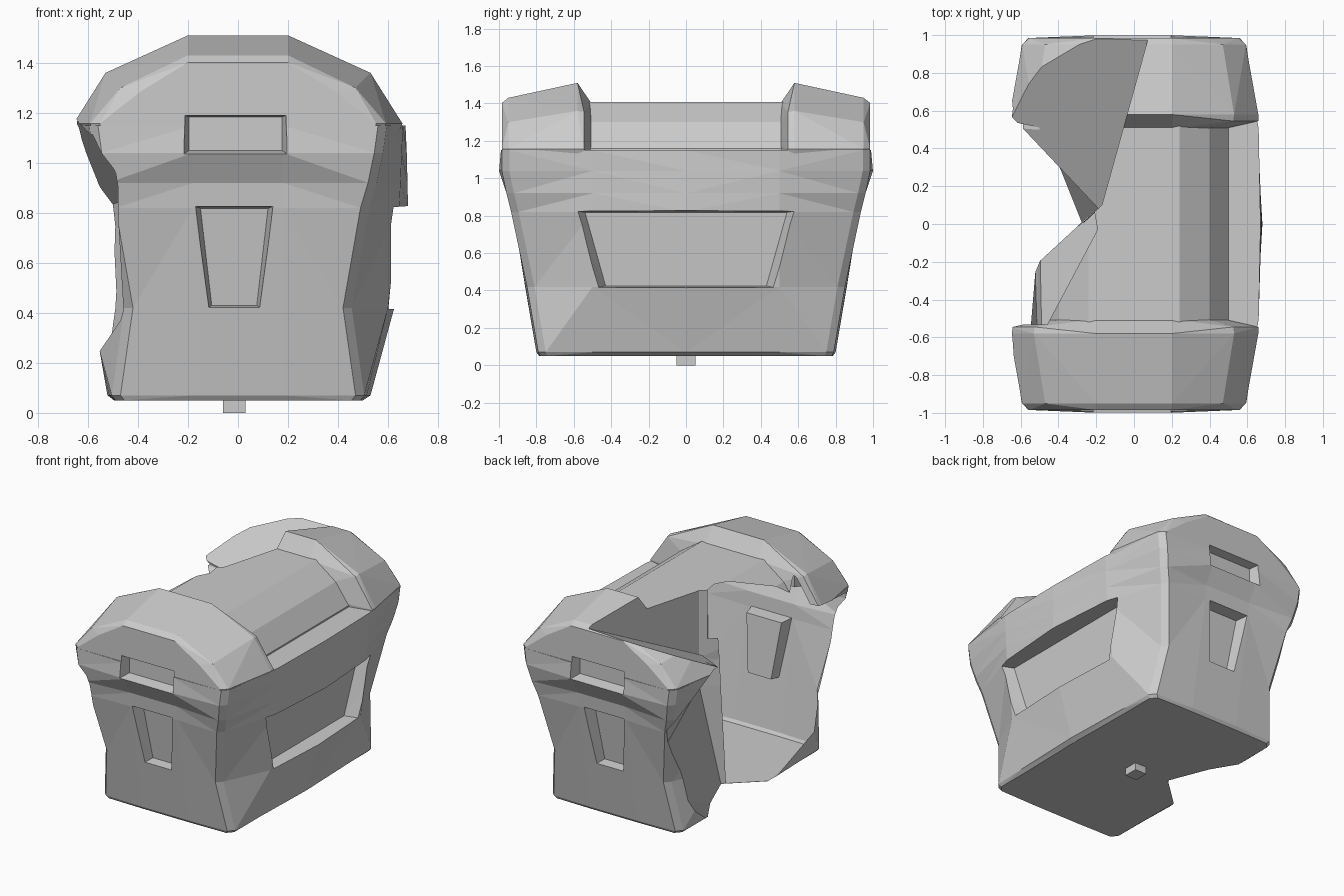
import bpy, bmesh

if "Cube" in bpy.data.objects:
    bpy.data.objects.remove(bpy.data.objects["Cube"])

def finish(name, bm):
    bmesh.ops.recalc_face_normals(bm, faces=bm.faces)
    me = bpy.data.meshes.new(name)
    bm.to_mesh(me)
    bm.free()
    ob = bpy.data.objects.new(name, me)
    bpy.context.collection.objects.link(ob)
    return ob

def hull(name, pts):
    bm = bmesh.new()
    for p in pts:
        bm.verts.new(p)
    res = bmesh.ops.convex_hull(bm, input=bm.verts)
    junk = {g for g in res["geom_interior"] + res["geom_unused"]
            if isinstance(g, bmesh.types.BMVert)}
    bmesh.ops.delete(bm, geom=list(junk), context='VERTS')
    return finish(name, bm)

def combine(target, tool, op):
    bpy.context.view_layer.objects.active = target
    mod = target.modifiers.new("bool", 'BOOLEAN')
    mod.operation, mod.solver, mod.object = op, 'EXACT', tool
    bpy.ops.object.modifier_apply(modifier=mod.name)
    bpy.data.objects.remove(tool)

# Body: lofted rings (z, x at middle, x at side, corner x, corner y, front y)
rings = [(.05, .50, .49, .455, .78, .785),
         (.07, .53, .515, .47, .79, .80),
         (.42, .625, .60, .42, .85, .86),
         (.82, .68, .645, .49, .935, .925),
         (.92, .678, .65, .52, .96, .935),
         (1.04, .675, .655, .545, .985, 1.0),
         (1.15, .67, .66, .56, .985, .99)]
bm = bmesh.new()
loops = []
for z, xm, xs, xc, yc, yf in rings:
    q = [(xm, 0), (xs, .5), (xc + .035, yc - .04), (xc, yc), (.18, yf)]
    ring = (q + [(-x, y) for x, y in q[::-1]]
            + [(-x, -y) for x, y in q[1:]] + [(x, -y) for x, y in q[:0:-1]])
    loops.append([bm.verts.new((x, y, z)) for x, y in ring])
for a, b in zip(loops, loops[1:]):
    for i in range(len(a)):
        j = (i + 1) % len(a)
        bm.faces.new((a[i], a[j], b[j], b[i]))
bm.faces.new(loops[0])
bm.faces.new(loops[-1])
bmesh.ops.remove_doubles(bm, verts=bm.verts, dist=.0001)
bmesh.ops.triangulate(bm, faces=bm.faces)
chest = finish("broken_chest", bm)

# Lid: arched middle section and two raised end caps
mid = [(.50, 1.1), (.50, 1.16), (.40, 1.30), (.24, 1.408)]
combine(chest, hull("lid_middle", [(sx * x, y, z) for x, z in mid
                                   for sx in (-1, 1) for y in (-.6, .6)]), 'UNION')
cap = [(.505, [(.48, 1.17), (.39, 1.30), (.2, 1.40)]),
       (.545, [(.658, 1.157), (.525, 1.355), (.2, 1.45)]),
       (.58, [(.658, 1.157), (.53, 1.36), (.2, 1.51)]),
       (.95, [(.592, 1.157), (.47, 1.30), (.2, 1.43)]),
       (.985, [(.553, 1.157), (.39, 1.285), (.2, 1.402)])]
for s in (-1, 1):
    pts = []
    for y, prof in cap:
        for x, z in prof + [(prof[0][0] - .02, 1.11)]:
            pts += [(x, s * y, z), (-x, s * y, z)]
    combine(chest, hull("lid_cap", pts), 'UNION')

# Recessed windows: (top half-width, bottom half-width, z low, z high)
def recess(wt, wb, z0, z1, outer, inner_low, inner_high, inset, place):
    pts = [(s * w, outer, z) for s in (-1, 1) for w, z in ((wt, z1), (wb, z0))]
    pts += [(s * (w - inset), d, z) for s in (-1, 1) for w, z, d in
            ((wt, z1 - .012, inner_high), (wb, z0 + .02, inner_low))]
    combine(chest, hull("recess", [place(*p) for p in pts]), 'DIFFERENCE')

for s in (-1, 1):
    recess(.215, .215, 1.03, 1.195, 1.03, .92, .92, .03,
           lambda u, d, z, s=s: (u - .01, s * d, z))
    recess(.165, .12, .41, .83, .97, .79, .84, .03,
           lambda u, d, z, s=s: (u - .015, s * d, z))
recess(.63, .52, .405, .83, .72, .52, .55, .09, lambda u, d, z: (d, u, z))

# Broken-away side: lower wedge, undercut below the lid, and lid gash
far = (-1.2, -.84)
waist = [(-.17, .10, .75), (-.8, 1.68, .75), (*far, .75)]
hull_low = [(-.3, -.01, -.1), (-1.2, 1.5, -.1), (*far, -.1),
            (-.28, 0, .3), (-1.2, 1.29, .3), (*far, .3)] + waist
combine(chest, hull("lower_break", hull_low), 'DIFFERENCE')
hull_mid = [(x, y, z - .01) for x, y, z in waist] + [
    (-.25, .02, .92), (-.17, .1, .94), (-1.11, 1.12, 1.41), (*far, 1.5)]
combine(chest, hull("undercut_break", hull_mid), 'DIFFERENCE')
hull_top = []
for x, y in ((-.17, .1), (.135, 1.2), (-1.2, 1.2), far):
    zc = 1.41 + .037 * (x - .07) + .507 * (y - .97)
    hull_top += [(x, y, zc), (x, y, 2)]
combine(chest, hull("lid_break", hull_top), 'DIFFERENCE')

# Broken lid edge, and the slanted fracture on the front part running in under the lid
edge = [(-.193, -.03), (-.29, -.09), (-.46, -.533), (-.93, -.531), (-.91, .13), (-.22, .12)]
combine(chest, hull("ledge_break", [(x, y, z) for x, y in edge
                                    for z in (1.07, 1.63)]), 'DIFFERENCE')
shear = [(-.30, -.01, .05), (-.56, -.25, .05), (-.465, -.83, .42), (-.50, -.92, .84),
         (-.475, -.94, .95), (-.51, -1.02, .96), (-.23, -.08, 1.25), (-.59, -.92, 1.10),
         (-.64, -1.1, 1.09), (-1, -1.1, 1.10), (-1, .07, 1.26), (-.27, .09, 1.24),
         (-1, .08, -.2), (-1, -1.1, .42), (-.54, -1.1, .5)]
combine(chest, hull("front_fracture", shear), 'DIFFERENCE')

# Small peg under the base
peg = hull("base_peg", [(x, y, z) for x in (-.06, .03) for y in (-.05, .05) for z in (0, .06)])

# Clean up flat areas left by the cuts
bm = bmesh.new()
bm.from_mesh(chest.data)
bmesh.ops.remove_doubles(bm, verts=bm.verts, dist=.0005)
bmesh.ops.dissolve_limit(bm, angle_limit=.01, verts=bm.verts, edges=bm.edges)
bm.to_mesh(chest.data)
bm.free()
for p in chest.data.polygons:
    p.use_smooth = False
